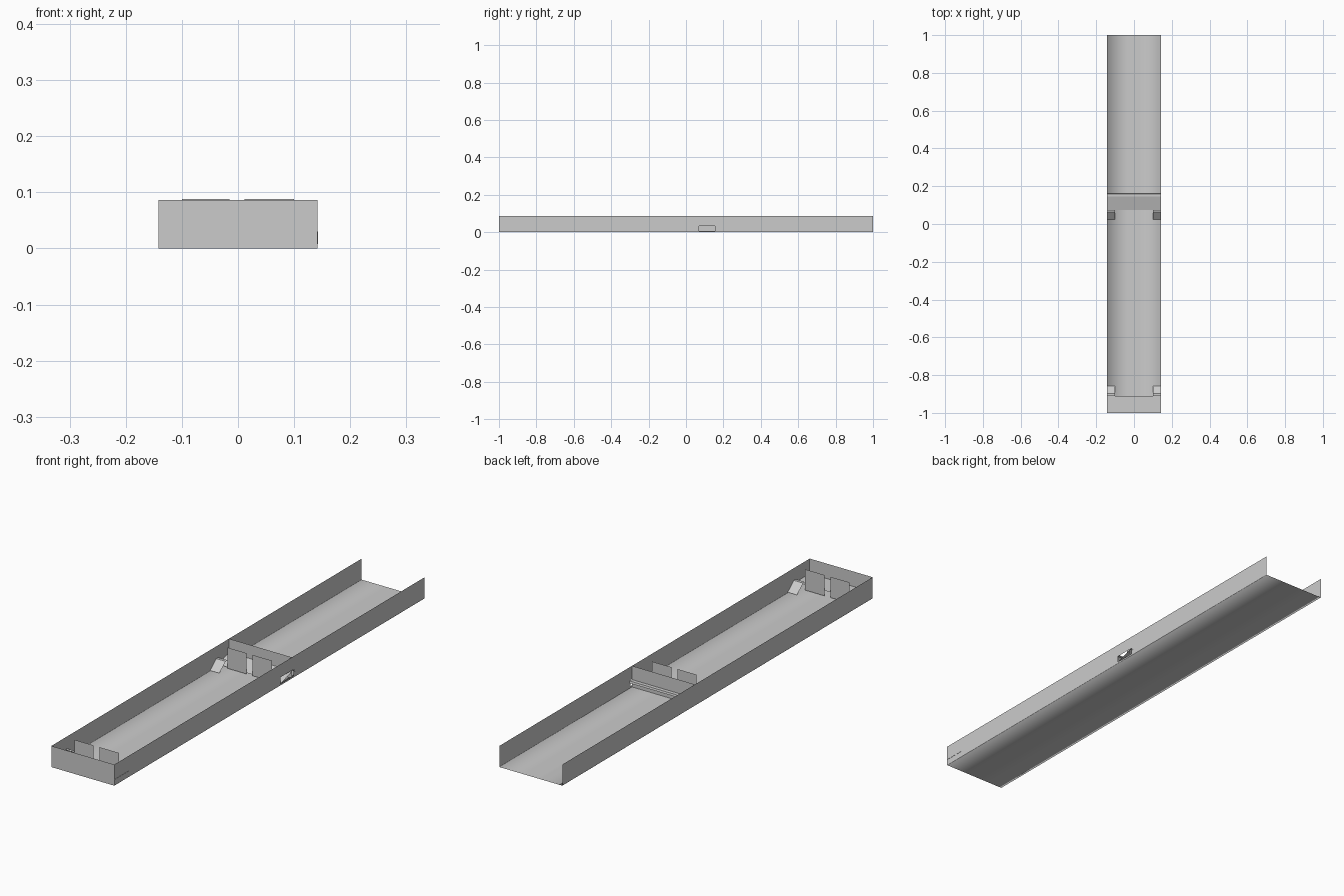
import bpy, bmesh

if "Cube" in bpy.data.objects:
    bpy.data.objects.remove(bpy.data.objects["Cube"])

W, H = 0.142, 0.086          # half width, wall height


def mesh(name, quads, smooth=False):
    """Make one object from a list of polygons, welding shared corners."""
    bm = bmesh.new()
    for q in quads:
        bm.faces.new([bm.verts.new(p) for p in q])
    bmesh.ops.remove_doubles(bm, verts=bm.verts, dist=1e-5)
    for f in bm.faces:
        f.smooth = smooth
    me = bpy.data.meshes.new(name)
    bm.to_mesh(me)
    bm.free()
    ob = bpy.data.objects.new(name, me)
    bpy.context.collection.objects.link(ob)
    return ob


def sweep_x(profile, x0, x1):
    """Strips along x from a (y, z) profile."""
    return [[(x0, *a), (x1, *a), (x1, *b), (x0, *b)]
            for a, b in zip(profile, profile[1:])]


def plate(x0, x1, y, z0, z1):
    return [(x0, y, z0), (x1, y, z0), (x1, y, z1), (x0, y, z1)]


# Floor: softly shaded sheet with tiny turned-up edges
section = [(-W, .001), (-W, 0), (-.03, 0), (.03, 0), (W, 0), (W, .001)]
mesh("floor", [[(a[0], -1, a[1]), (b[0], -1, b[1]), (b[0], 1, b[1]), (a[0], 1, a[1])]
               for a, b in zip(section, section[1:])], True)

# Left wall, and right wall with the exit opening
mesh("left_wall", [[(-W, -1, 0), (-W, -1, H), (-W, 1, H), (-W, 1, 0)]])
ys, zs = [-1, .07, .155, 1], [0, .007, .033, H]
mesh("right_wall", [[(W, ys[i], zs[j]), (W, ys[i + 1], zs[j]),
                     (W, ys[i + 1], zs[j + 1]), (W, ys[i], zs[j + 1])]
                    for i in range(3) for j in range(3) if (i, j) != (1, 1)])

# End wall and cross partition
mesh("front_wall", [plate(-W, W, -1, 0, H)])
mesh("partition", [plate(-W, W, .145, 0, H)])

# Catch stations: upright baffles and corner ramps
for name, y, d in (("front", -.91, 1), ("middle", .075, -1)):
    mesh(name + "_baffles", [plate(-.10, -.015, y, .003, H + .002),
                             plate(.012, .10, y, .003, H + .002)])
    ramp = [(y + d * .052, .003), (y + d * .012, .036), (y, .036)]
    mesh(name + "_ramps", sweep_x(ramp, -W, -.10) + sweep_x(ramp, .10, W))

# Trays behind the baffles
mesh("front_tray", sweep_x([(-1, .025), (-.91, .025)], -W, W + .001))
mesh("exit_tray", sweep_x([(.075, .008), (.145, .030), (.160, .030), (.162, .022)],
                          -W, W + .001))
